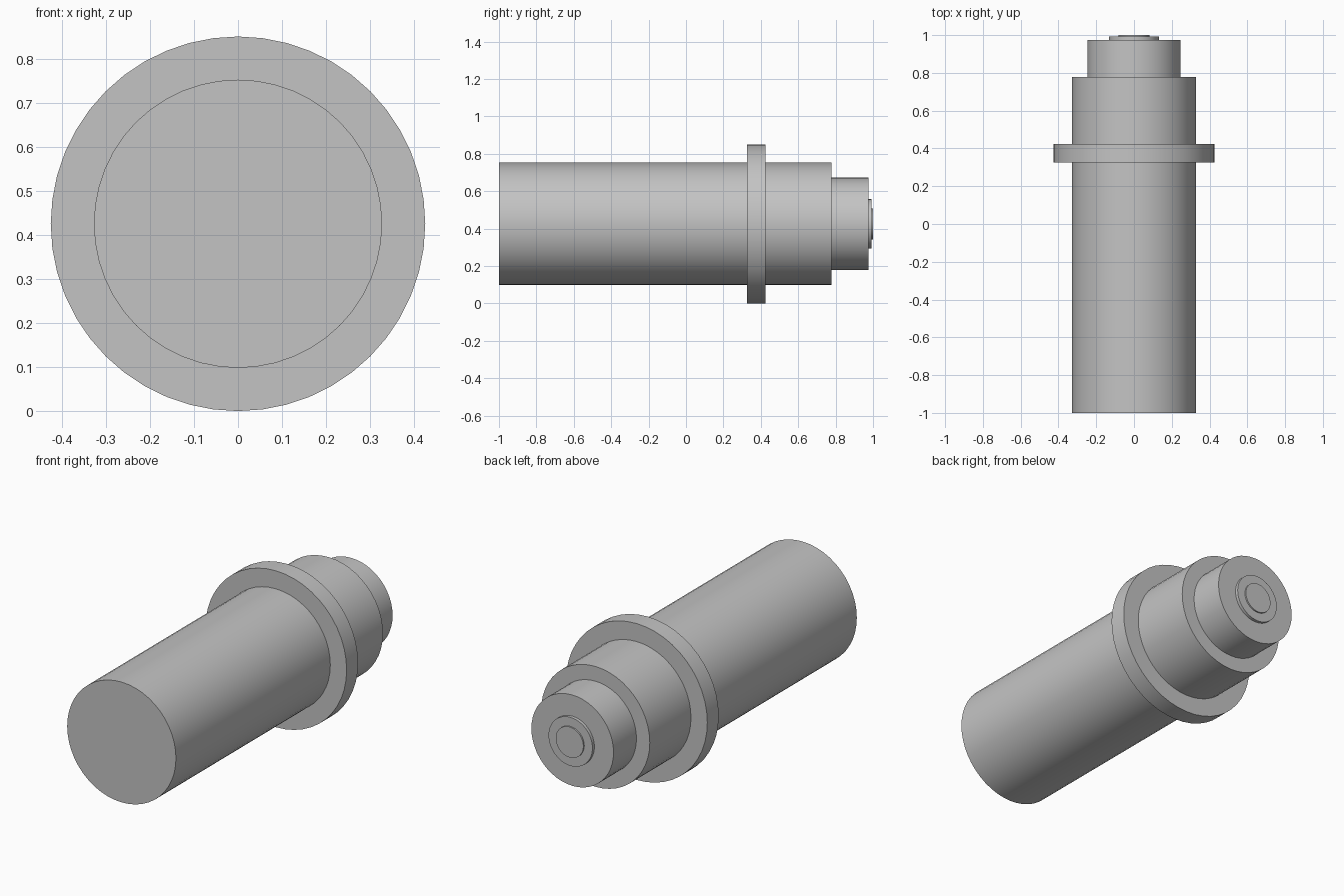
import bpy, bmesh, math
from mathutils import Matrix, Vector

cube = bpy.data.objects.get("Cube")
if cube:
    bpy.data.objects.remove(cube, do_unlink=True)

AXIS_HEIGHT = 0.425
SEGMENTS = 48

grey = bpy.data.materials.new("plain_grey")
grey.use_nodes = True
colour = (0.55, 0.55, 0.55, 1)
grey.diffuse_color = colour
grey.node_tree.nodes["Principled BSDF"].inputs["Base Color"].default_value = colour


def lathe(name, profile):
    """Revolve (radius, y) points around the horizontal y axis."""
    bm = bmesh.new()
    verts = [bm.verts.new((r, y, 0)) for r, y in profile]
    edges = [bm.edges.new(pair) for pair in zip(verts, verts[1:])]
    bmesh.ops.spin(bm, geom=verts + edges, cent=(0, 0, 0), axis=(0, 1, 0),
                   angle=math.tau, steps=SEGMENTS, use_merge=False)
    bmesh.ops.remove_doubles(bm, verts=bm.verts, dist=0.0001)
    bmesh.ops.recalc_face_normals(bm, faces=bm.faces)
    # Open shells: make every wall and step face away from the part's core
    core = Vector((0, sum(y for r, y in profile) / len(profile), 0))
    ring = profile[0][0] > 0 and profile[-1][0] > 0
    bm.faces.ensure_lookup_table()
    wall = max(bm.faces, key=lambda f: Vector((f.calc_center_median().x, 0,
                                               f.calc_center_median().z)).length
               if abs(f.normal.y) < 0.5 else 0)
    if wall.normal.dot(wall.calc_center_median() - core) < 0:
        bmesh.ops.reverse_faces(bm, faces=bm.faces)
    mesh = bpy.data.meshes.new(name)
    bm.to_mesh(mesh)
    bm.free()
    mesh.materials.append(grey)
    obj = bpy.data.objects.new(name, mesh)
    bpy.context.collection.objects.link(obj)
    obj.location.z = AXIS_HEIGHT
    bpy.ops.object.select_all(action='DESELECT')
    obj.select_set(True)
    bpy.context.view_layer.objects.active = obj
    bpy.ops.object.shade_smooth_by_angle(angle=math.radians(30))
    return obj


BARREL, COLLAR, NECK, PLATE, BUTTON = 0.327, 0.425, 0.247, 0.132, 0.083

# Long barrel with closed front and a shoulder at the back
lathe("barrel", [(0, -1), (BARREL, -1), (BARREL, 0.778), (NECK, 0.778)])
# Flange around the barrel
lathe("collar", [(BARREL, 0.326), (COLLAR, 0.326), (COLLAR, 0.424), (BARREL, 0.424)])
# Narrower rear section
lathe("rear_neck", [(NECK, 0.778), (NECK, 0.975), (PLATE, 0.975)])
# Thin raised discs on the back end
lathe("end_plate", [(PLATE, 0.975), (PLATE, 0.992), (BUTTON, 0.992)])
lathe("end_button", [(BUTTON, 0.992), (BUTTON, 1), (0, 1)])
